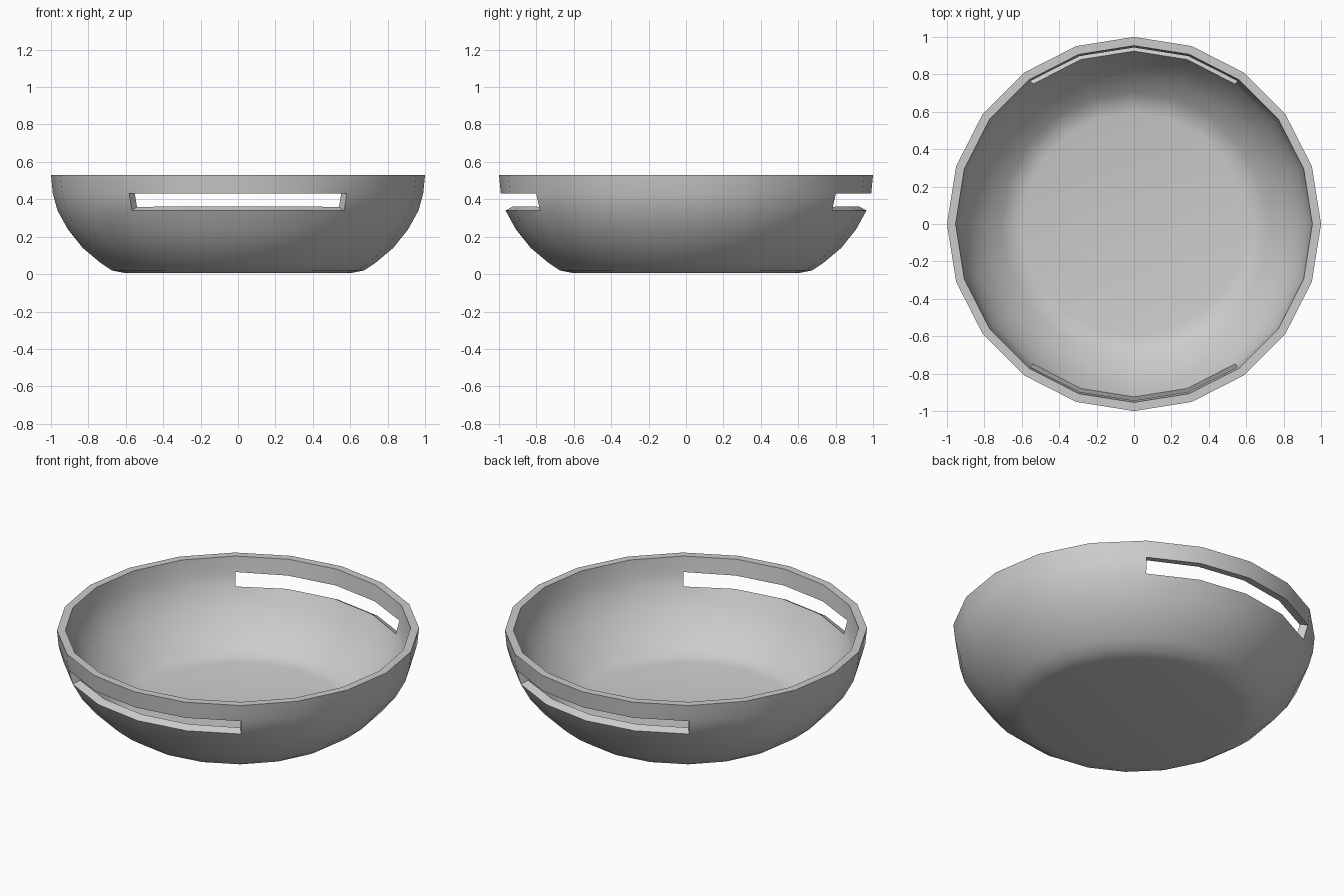
import bpy, bmesh, math

if "Cube" in bpy.data.objects:
    bpy.data.objects.remove(bpy.data.objects["Cube"])

grey = bpy.data.materials.new("plain grey")
grey.use_nodes = True
colour = (0.6, 0.6, 0.6, 1)
grey.diffuse_color = colour
grey.node_tree.nodes["Principled BSDF"].inputs["Base Color"].default_value = colour

SIDES = 20
# Outer wall profile: radius, height
profile = [(0.60, 0.005), (0.675, 0.02), (0.735, 0.06), (0.83, 0.14), (0.91, 0.24),
           (0.965, 0.34), (0.99, 0.43), (1.0, 0.53)]
SLOT_BAND = 5

bm = bmesh.new()
rings = []
for r, z in profile:
    angles = [math.tau * i / SIDES for i in range(SIDES)]
    rings.append([bm.verts.new((r * math.cos(a), r * math.sin(a), z)) for a in angles])

# Flat base, then the wall with a handle slot left open at front and back
bm.faces.new(rings[0][::-1])
for band, (low, high) in enumerate(zip(rings, rings[1:])):
    for i in range(SIDES):
        j = (i + 1) % SIDES
        middle = math.tau * (i + 0.5) / SIDES
        if band == SLOT_BAND and abs(math.sin(middle)) > math.cos(math.radians(36)):
            continue
        bm.faces.new((low[i], low[j], high[j], high[i]))

mesh = bpy.data.meshes.new("bowl")
bm.to_mesh(mesh)
bm.free()
bowl = bpy.data.objects.new("bowl", mesh)
bpy.context.collection.objects.link(bowl)
mesh.materials.append(grey)

# Wall thickness grows inward
bpy.context.view_layer.objects.active = bowl
bowl.select_set(True)
wall = bowl.modifiers.new("wall thickness", "SOLIDIFY")
wall.thickness = 0.046
wall.offset = -1
wall.use_even_offset = True
bpy.ops.object.modifier_apply(modifier=wall.name)

# Level the rim on the inside
top = profile[-1][1]
for v in bowl.data.vertices:
    if v.co.z > top - 0.03:
        v.co.z = top

bpy.ops.object.shade_smooth_by_angle(angle=math.radians(35))
